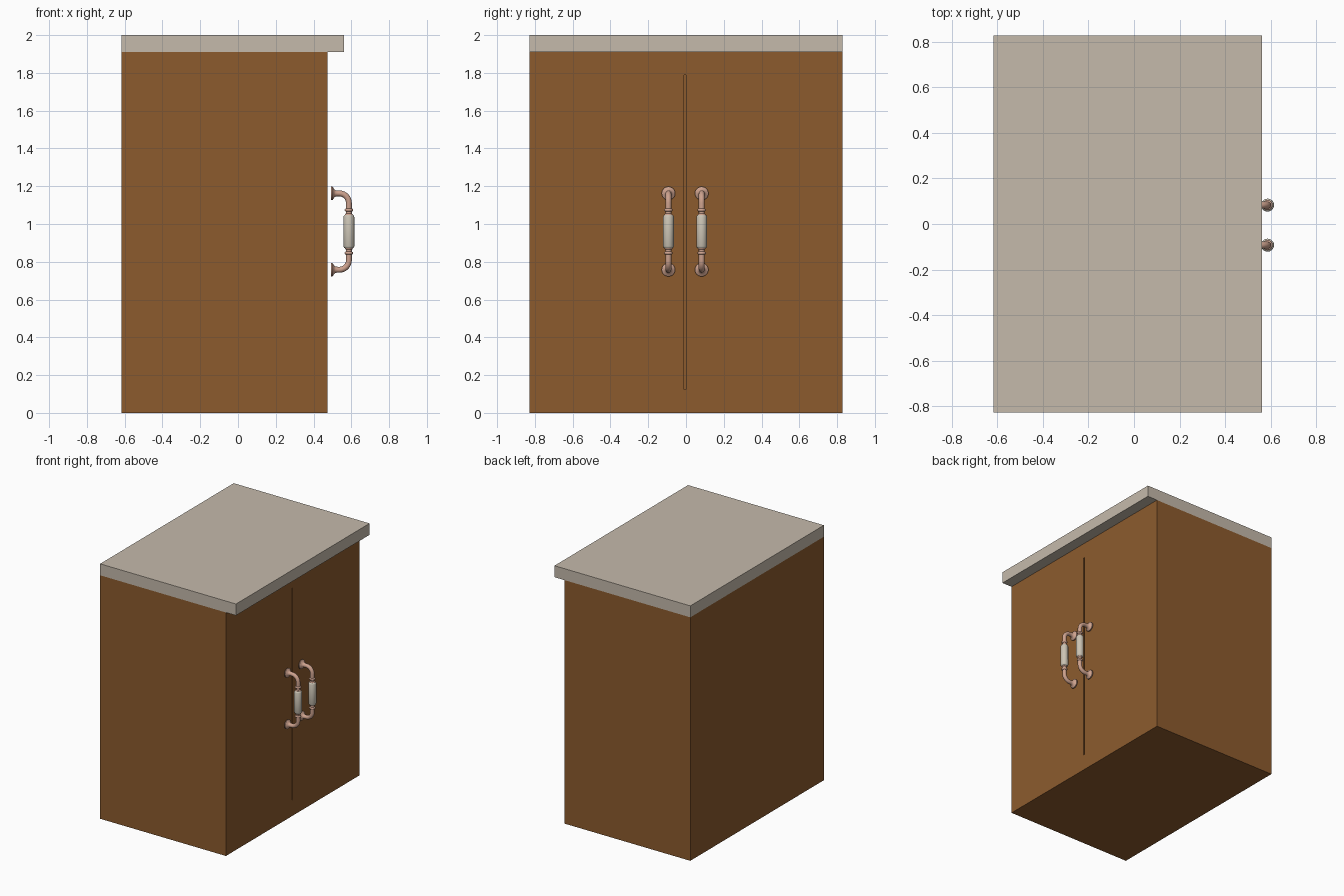
import bpy, bmesh, math
from mathutils import Vector

if "Cube" in bpy.data.objects:
    bpy.data.objects.remove(bpy.data.objects["Cube"])


def material(name, rgb):
    m = bpy.data.materials.new(name)
    m.diffuse_color = (*rgb, 1)
    m.use_nodes = True
    m.node_tree.nodes["Principled BSDF"].inputs["Base Color"].default_value = m.diffuse_color
    return m


wood = material("brown_wood", (0.265, 0.105, 0.027))
stone = material("beige_stone", (0.558, 0.491, 0.407))
copper = material("pink_copper", (0.61, 0.36, 0.27))
ceramic = material("cream_ceramic", (0.60, 0.55, 0.46))


def add_object(name, bm, mat):
    me = bpy.data.meshes.new(name)
    bmesh.ops.recalc_face_normals(bm, faces=bm.faces)
    bm.to_mesh(me)
    bm.free()
    ob = bpy.data.objects.new(name, me)
    bpy.context.collection.objects.link(ob)
    me.materials.append(mat)
    return ob


def box(name, lo, hi, mat):
    bm = bmesh.new()
    bmesh.ops.create_cube(bm, size=1)
    for v in bm.verts:
        v.co = [l + (c + 0.5) * (h - l) for c, l, h in zip(v.co, lo, hi)]
    return add_object(name, bm, mat)


def sweep(name, path, y, mat, sides=20):
    """Round tube along (x, z, radius, direction angle) points at depth y."""
    bm = bmesh.new()
    rings = []
    for x, z, r, a in path:
        normal = Vector((-math.sin(a), 0, math.cos(a)))
        rings.append([bm.verts.new(Vector((x, y, z))
                      + r * (normal * math.cos(t) + Vector((0, 1, 0)) * math.sin(t)))
                      for t in (2 * math.pi * i / sides for i in range(sides))])
    for p, q in zip(rings, rings[1:]):
        for i in range(sides):
            j = (i + 1) % sides
            bm.faces.new((p[i], p[j], q[j], q[i]))
    bm.faces.new(rings[0])
    bm.faces.new(rings[-1])
    ob = add_object(name, bm, mat)
    bpy.ops.object.select_all(action='DESELECT')
    ob.select_set(True)
    bpy.context.view_layer.objects.active = ob
    bpy.ops.object.shade_smooth_by_angle(angle=math.radians(40))


# Cabinet body with a narrow groove between the doors
SEAM = -0.005
body = box("cabinet_body", (-0.617, -0.828, 0), (0.475, 0.828, 1.91), wood)
cutter = box("seam_cutter", (0.455, SEAM - 0.005, 0.125), (0.5, SEAM + 0.005, 1.79), wood)
cutter.hide_render = True
cutter.hide_viewport = True
groove = body.modifiers.new("door_seam", 'BOOLEAN')
groove.operation = 'DIFFERENCE'
groove.solver = 'EXACT'
groove.object = cutter

# Countertop overhanging the doors
box("countertop", (-0.617, -0.828, 1.91), (0.562, 0.828, 2), stone)

# Handle profile: rosette, bent tube, collars, then the grip
GX, MZ, RISE, BEND, TUBE = 0.587, 0.96, 0.202, 0.05, 0.0155
DOWN = -math.pi / 2
arm = [(x, RISE, r, 0) for x, r in ((0.492, 0.036), (0.500, 0.036), (0.505, 0.030),
                                    (0.509, 0.022), (0.517, 0.0165), (0.53, TUBE))]
for i in range(9):
    a = math.pi / 2 * i / 8
    arm.append((GX - BEND + BEND * math.sin(a), RISE - BEND + BEND * math.cos(a), TUBE, -a))
arm += [(GX, z, r, DOWN) for z, r in ((0.122, TUBE), (0.120, 0.020), (0.116, 0.0225),
                                      (0.112, 0.0225), (0.108, 0.020), (0.106, TUBE),
                                      (0.096, TUBE), (0.092, 0.020), (0.084, 0.022))]
grip = [(GX, MZ + z, r, DOWN) for z, r in ((0.088, 0.021), (0.086, 0.025), (0.078, 0.0285),
                                           (-0.078, 0.0285), (-0.086, 0.025), (-0.088, 0.021))]

for side, y in (("left", SEAM - 0.088), ("right", SEAM + 0.088)):
    for end, s in (("upper", 1), ("lower", -1)):
        sweep(f"{side}_handle_{end}_arm", [(x, MZ + s * z, r, s * a) for x, z, r, a in arm], y, copper)
    sweep(f"{side}_handle_grip", grip, y, ceramic)
